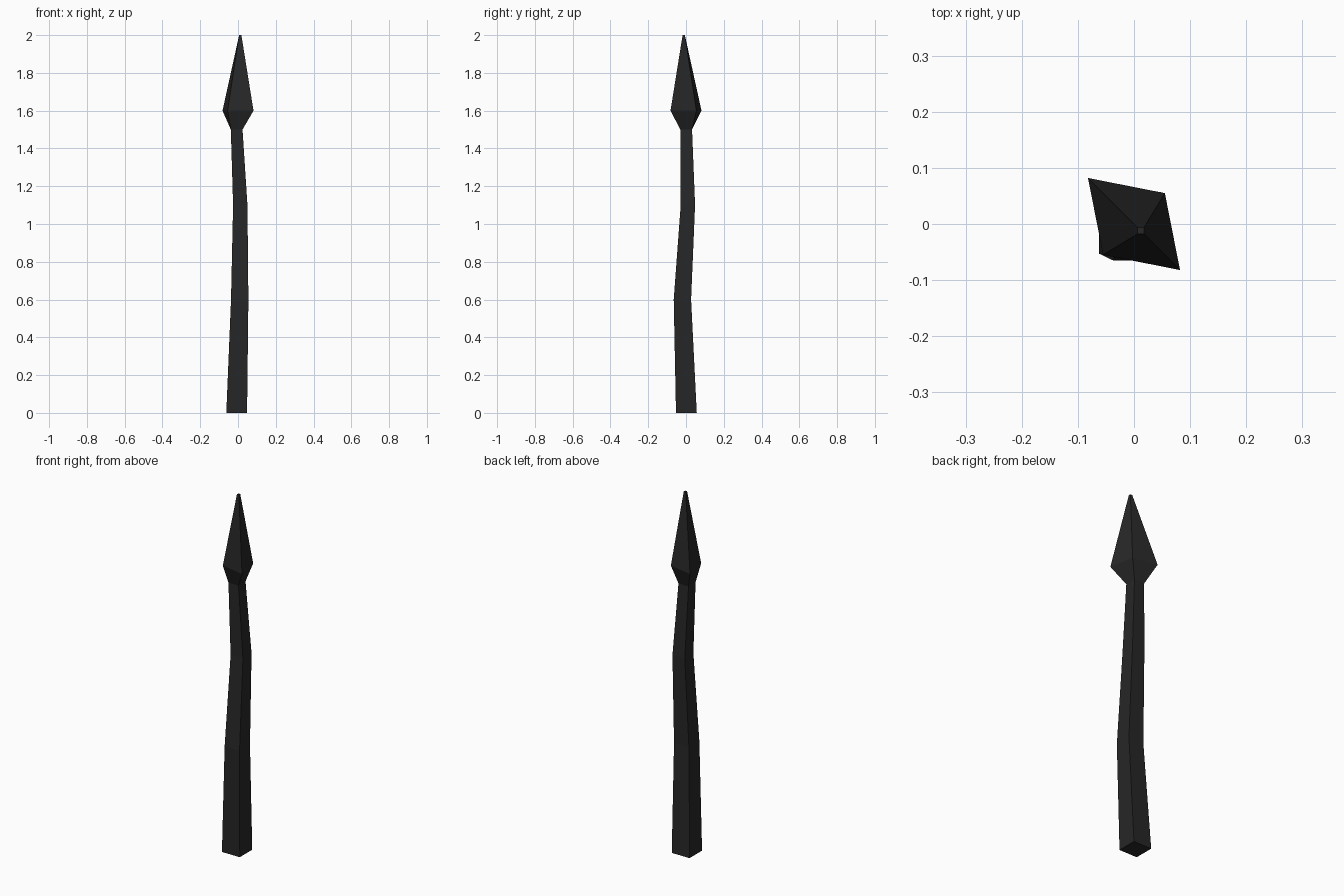
import bpy, bmesh

if "Cube" in bpy.data.objects:
    bpy.data.objects.remove(bpy.data.objects["Cube"])

# Dark iron colour
iron = bpy.data.materials.new("dark_iron")
iron.diffuse_color = (0.02, 0.02, 0.02, 1)
iron.use_nodes = True
iron.node_tree.nodes["Principled BSDF"].inputs["Base Color"].default_value = iron.diffuse_color


def square(cx, cy, half, z):
    return [(cx + sx * half, cy + sy * half, z)
            for sx, sy in ((-1, -1), (1, -1), (1, 1), (-1, 1))]


# Crooked tapering shaft, flared kite-shaped head, tiny blunt tip
wide, narrow = 0.082, 0.055
rings = [
    square(-0.007, 0.002, 0.055, 0.0),
    square(0.009, -0.019, 0.046, 0.6),
    square(0.012, 0.010, 0.038, 1.1),
    square(-0.007, 0.001, 0.031, 1.5),
    [(-narrow, -narrow, 1.6), (wide, -wide, 1.6),
     (narrow, narrow, 1.6), (-wide, wide, 1.6)],
    square(0.012, -0.012, 0.006, 2.0),
]

# Skin the rings into one closed low-poly form
bm = bmesh.new()
loops = [[bm.verts.new(p) for p in ring] for ring in rings]
for low, high in zip(loops, loops[1:]):
    for i in range(4):
        j = (i + 1) % 4
        bm.faces.new((low[i], low[j], high[j], high[i]))
bm.faces.new(loops[0][::-1])
bm.faces.new(loops[-1])
bmesh.ops.recalc_face_normals(bm, faces=bm.faces)

mesh = bpy.data.meshes.new("spear_post")
bm.to_mesh(mesh)
bm.free()
mesh.materials.append(iron)
post = bpy.data.objects.new("spear_post", mesh)
bpy.context.collection.objects.link(post)
